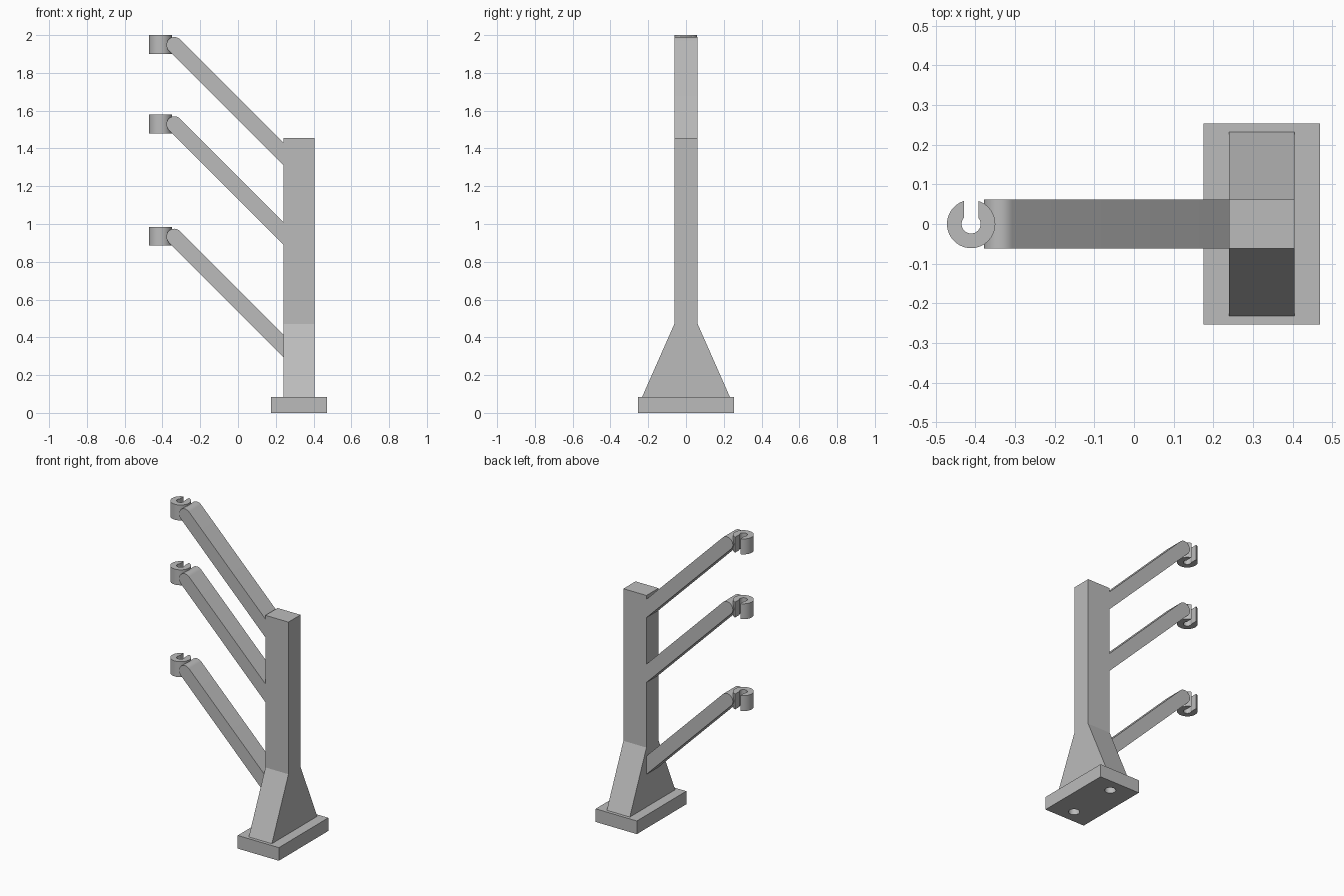
import bpy, bmesh
from math import sin, cos, asin, pi, radians
from mathutils import Vector

cube = bpy.data.objects.get("Cube")
if cube:
    bpy.data.objects.remove(cube, do_unlink=True)

grey = bpy.data.materials.new("matte grey")
grey.use_nodes = True
grey.diffuse_color = (0.5, 0.5, 0.5, 1)
grey.node_tree.nodes["Principled BSDF"].inputs["Base Color"].default_value = grey.diffuse_color


def prism(name, profile, place, sweep):
    """Extrude a flat profile; place maps each profile pair to 3D."""
    bm = bmesh.new()
    face = bm.faces.new([bm.verts.new(place(a, b)) for a, b in profile])
    new = bmesh.ops.extrude_face_region(bm, geom=[face])["geom"]
    verts = [g for g in new if isinstance(g, bmesh.types.BMVert)]
    bmesh.ops.translate(bm, verts=verts, vec=Vector(sweep))
    bmesh.ops.recalc_face_normals(bm, faces=bm.faces)
    mesh = bpy.data.meshes.new(name)
    bm.to_mesh(mesh)
    bm.free()
    mesh.materials.append(grey)
    obj = bpy.data.objects.new(name, mesh)
    bpy.context.collection.objects.link(obj)
    return obj


def smooth(obj):
    bpy.ops.object.select_all(action="DESELECT")
    obj.select_set(True)
    bpy.context.view_layer.objects.active = obj
    bpy.ops.object.shade_smooth_by_angle(angle=radians(30))


def arc(cx, cy, r, start, end, steps):
    angles = [start + (end - start) * i / steps for i in range(steps + 1)]
    return [(cx + r * cos(t), cy + r * sin(t)) for t in angles]


half = 0.062                      # half thickness of column and arms
left, right = 0.24, 0.405         # column faces
plate_top = 0.085

# Base plate with two blind screw holes underneath
plate = prism("base_plate",
              [(0.175, -0.253), (0.47, -0.253), (0.47, 0.253), (0.175, 0.253)],
              lambda x, y: (x, y, 0), (0, 0, plate_top))
for y in (-0.166, 0.166):
    cutter = prism("hole_cutter", arc(0.3225, y, 0.033, 0, 2 * pi * 31 / 32, 31),
                   lambda a, b: (a, b, -0.05), (0, 0, 0.134))
    cutter.hide_render = True
    cut = plate.modifiers.new("screw_hole", "BOOLEAN")
    cut.operation, cut.solver, cut.object = "DIFFERENCE", "EXACT", cutter
    bpy.context.view_layer.objects.active = plate
    bpy.ops.object.modifier_apply(modifier=cut.name)
    bpy.data.objects.remove(cutter, do_unlink=True)
smooth(plate)

# Column with a flared foot
side = [(0.232, plate_top), (half, 0.47), (half, 1.455)]
prism("column", side + [(-y, z) for y, z in reversed(side)],
      lambda y, z: (left, y, z), (right - left, 0, 0))

# Three sloping arms, each with a slotted clip at its tip
clip_x, outer, inner, slot = -0.411, 0.061, 0.024, 0.0185
radius, tip_x = 0.042, -0.337
reach = radius * 2 ** 0.5
for label, top in (("lower", 0.985), ("middle", 1.58), ("upper", 2.0)):
    tip_z = top - 0.052
    root_z = tip_z - (left - tip_x)
    profile = arc(tip_x, tip_z, radius, pi / 4, pi * 5 / 4, 16)
    profile += [(left, root_z - reach), (left, root_z + reach)]
    smooth(prism(label + "_arm", profile,
                 lambda x, z: (x, -half, z), (0, 2 * half, 0)))

    a, b = asin(slot / outer), asin(slot / inner)
    ring = arc(clip_x, 0, outer, pi / 2 + a, pi * 5 / 2 - a, 40)
    ring += arc(clip_x, 0, inner, pi * 5 / 2 - b, pi / 2 + b, 28)
    smooth(prism(label + "_clip", ring,
                 lambda x, y: (x, y, top - 0.1), (0, 0, 0.1)))
